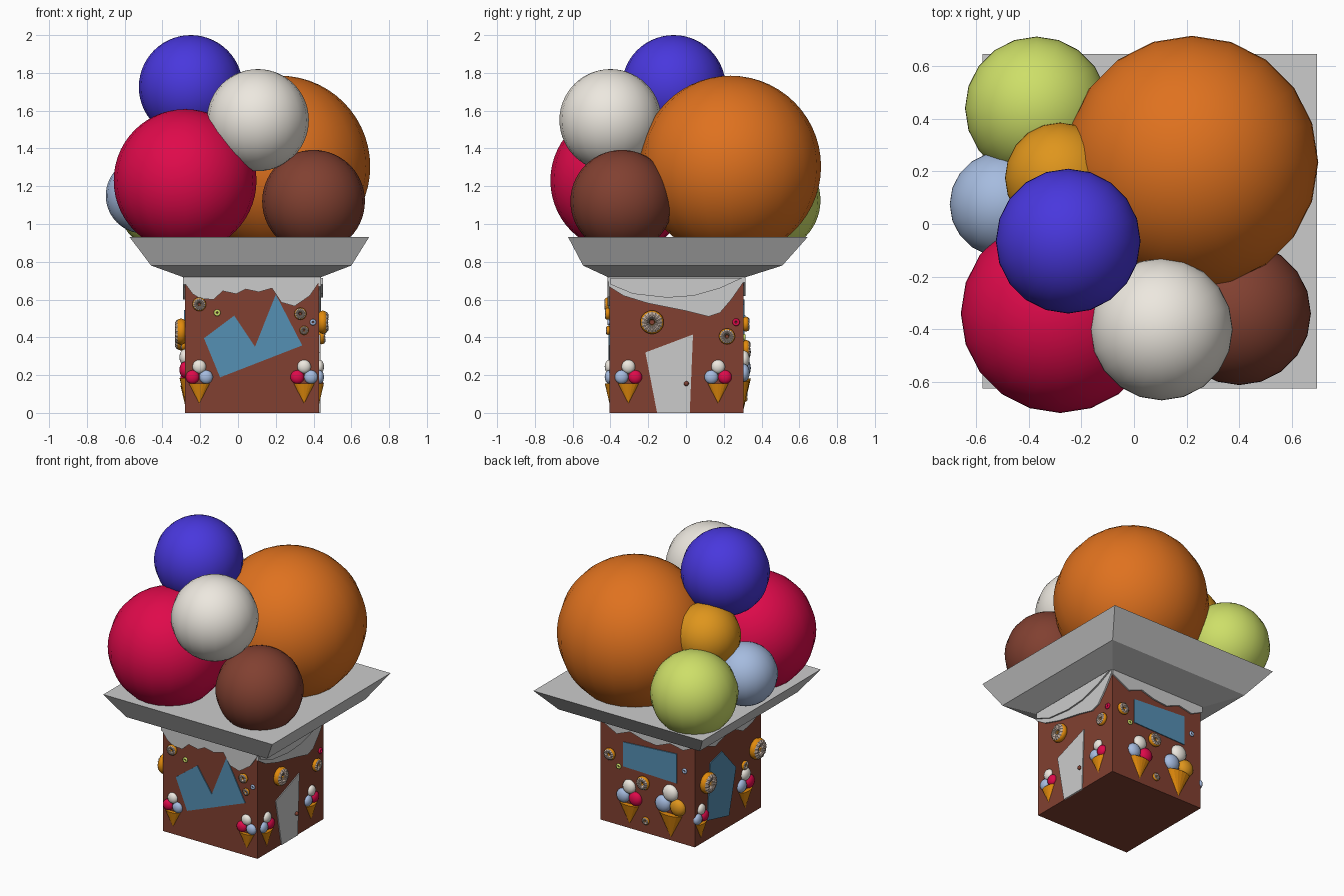
import bpy, bmesh, math
from mathutils import Matrix, Vector

if "Cube" in bpy.data.objects:
    bpy.data.objects.remove(bpy.data.objects["Cube"])

X0, X1, Y0, Y1 = -0.28, 0.43, -0.405, 0.305   # shop walls


def material(name, rgb):
    m = bpy.data.materials.new(name)
    m.diffuse_color = [(c / 255) ** 2.2 for c in rgb] + [1]
    m.use_nodes = True
    m.node_tree.nodes["Principled BSDF"].inputs["Base Color"].default_value = m.diffuse_color
    return m


M = {n: material(n, c) for n, c in {
    "chocolate": (128, 66, 52), "cherry": (222, 18, 76), "blueberry": (74, 58, 220),
    "vanilla": (236, 231, 222), "orange": (222, 113, 36), "lime": (204, 222, 104),
    "mango": (222, 148, 34), "sky": (164, 186, 222), "waffle": (226, 138, 20),
    "glass": (86, 142, 178), "icing": (190, 172, 160)}.items()}

# wall-local (u along wall, n outward, z up) to world
WALL = {
    "front": lambda p: Vector((p.x, Y0 - p.y, p.z)),
    "back": lambda p: Vector((p.x, Y1 + p.y, p.z)),
    "right": lambda p: Vector((X1 + p.y, p.x, p.z)),
    "left": lambda p: Vector((X0 - p.y, p.x, p.z)),
}


def finish(bm, name, mat=None, wall=None, smooth=False):
    if wall:
        for v in bm.verts:
            v.co = WALL[wall](v.co)
    bmesh.ops.recalc_face_normals(bm, faces=bm.faces[:])
    me = bpy.data.meshes.new(name)
    bm.to_mesh(me)
    bm.free()
    ob = bpy.data.objects.new(name, me)
    bpy.context.collection.objects.link(ob)
    if mat:
        me.materials.append(M[mat])
    if smooth:
        for f in me.polygons:
            f.use_smooth = True
    return ob


def ball(name, c, r, mat, seg=20, rings=28, wall=None, flat=1):
    bm = bmesh.new()
    bmesh.ops.create_uvsphere(bm, u_segments=seg, v_segments=rings, radius=r,
                              matrix=Matrix.Translation(c) @ Matrix.Diagonal((1, flat, 1, 1)))
    return finish(bm, name, mat, wall, True)


def panel(name, wall, pts, depth, mat=None):
    bm = bmesh.new()
    f = bm.faces.new([bm.verts.new((u, -0.004, z)) for u, z in pts])
    ext = bmesh.ops.extrude_face_region(bm, geom=[f])["geom"]
    for v in ext:
        if isinstance(v, bmesh.types.BMVert):
            v.co.y = depth
    return finish(bm, name, mat, wall)


def ring(name, wall, u, z, n, R, r, mat, ridges=1.0, seg=32, sides=10):
    bm = bmesh.new()
    loops = []
    for i in range(seg):
        a = 2 * math.pi * i / seg
        k = r * (ridges if i % 2 else 1)
        loops.append([bm.verts.new((u + (R + k * math.cos(b)) * math.cos(a), n + k * math.sin(b),
                                    z + (R + k * math.cos(b)) * math.sin(a)))
                      for b in (2 * math.pi * j / sides for j in range(sides))])
    for i in range(seg):
        p, q = loops[i], loops[(i + 1) % seg]
        for j in range(sides):
            k = (j + 1) % sides
            bm.faces.new((p[j], q[j], q[k], p[k]))
    return finish(bm, name, mat, wall, ridges == 1)


def donut(wall, u, z, r):
    ring(wall + "_donut", wall, u, z, 0.3 * r, 0.6 * r, 0.4 * r, "waffle")
    ring(wall + "_donut_icing", wall, u, z, 0.42 * r, 0.58 * r, 0.37 * r, "icing", 0.86)


def cone(wall, u, z, low, high, s=1.0):
    bm = bmesh.new()
    h = 0.105 * s
    bmesh.ops.create_cone(bm, cap_ends=True, segments=16, radius1=0, radius2=0.055 * s, depth=h,
                          matrix=Matrix.Translation((u, 0, z + h / 2)) @ Matrix.Diagonal((1, .45, 1, 1)))
    bmesh.ops.remove_doubles(bm, verts=bm.verts[:], dist=1e-5)
    finish(bm, wall + "_cone", "waffle", wall)
    for du, dz, m in ((-.036, .14, low), (.036, .14, high), (0, .195, "vanilla")):
        ball(wall + "_cone_scoop", (u + du * s, 0.002, z + dz * s), 0.036 * s, m, 16, 12, wall, 0.65)


# shop body and flared tray
bm = bmesh.new()
bmesh.ops.create_cube(bm, size=1, matrix=Matrix.Translation(((X0 + X1) / 2, (Y0 + Y1) / 2, 0.36))
                      @ Matrix.Diagonal((X1 - X0, Y1 - Y0, 0.72, 1)))
finish(bm, "shop_body", "chocolate")

bm = bmesh.new()
tiers = [(X0, X1, Y0, Y1, .715), (-.46, .60, -.545, .51, .78), (-.575, .695, -.625, .645, .932)]
loops = [[bm.verts.new(p) for p in ((a, c, z), (b, c, z), (b, d, z), (a, d, z))]
         for a, b, c, d, z in tiers]
bm.faces.new(loops[0])
bm.faces.new(loops[-1])
for p, q in zip(loops, loops[1:]):
    for j in range(4):
        bm.faces.new((p[j], p[(j + 1) % 4], q[(j + 1) % 4], q[j]))
finish(bm, "tray")

# big scoops
for flavour, c, r in [
        ("blueberry", (-.25, -.065, 1.725), .275), ("cherry", (-.28, -.34, 1.23), .378),
        ("vanilla", (.105, -.40, 1.55), .27), ("orange", (.22, .235, 1.305), .48),
        ("chocolate", (.40, -.34, 1.12), .272), ("lime", (-.37, .44, 1.125), .272),
        ("mango", (-.28, .175, 1.39), .21), ("sky", (-.50, .075, 1.15), .20)]:
    ball(flavour + "_scoop", c, r, flavour)

# dripping frosting under the tray
drips = {
    "front": [(-.285, .69), (-.24, .63), (-.2, .605), (-.13, .6), (-.08, .645), (-.01, .63), (.04, .655),
              (.11, .64), (.18, .66), (.23, .585), (.3, .565), (.38, .62), (.435, .7)],
    "right": [(-.41, .67), (-.33, .62), (-.2, .58), (0, .54), (.12, .51), (.18, .53), (.24, .6), (.31, .7)],
    "back": [(-.285, .68), (-.2, .64), (-.1, .66), (0, .62), (.1, .63), (.2, .66), (.3, .62), (.435, .69)],
    "left": [(-.41, .68), (-.3, .62), (-.2, .6), (-.1, .65), (0, .64), (.1, .61), (.2, .65), (.31, .7)]}
for wall, pts in drips.items():
    panel(wall + "_frosting", wall, pts + [(pts[-1][0], .72), (pts[0][0], .72)], .01)
panel("right_frosting_layer", "right",
      [(-.4, .68), (-.28, .63), (-.1, .61), (.04, .62), (.18, .66), (.3, .715), (-.4, .715)], .02)

# windows and door
panel("front_window", "front", [(-.18, .395), (-.02, .515), (.09, .35), (.2, .627), (.34, .357),
                                (-.095, .188)], .006, "glass")
panel("back_window", "back", [(.255, .575), (-.146, .6), (-.146, .4), (.255, .41)], .006, "glass")
panel("left_window", "left", [(.02, .545), (-.13, .38), (-.055, .08), (.178, .135), (.146, .51)],
      .006, "glass")
panel("door", "right", [(-.215, .32), (.037, .415), (.02, 0), (-.153, 0)], .006)
ball("door_knob", (.002, .01, .155), .013, "chocolate", 12, 8, "right")

# ice cream cones on the walls
for args in [("front", -.205, .05, "cherry", "sky"), ("front", .35, .05, "cherry", "sky"),
             ("right", -.305, .05, "sky", "cherry"), ("right", .17, .05, "sky", "cherry"),
             ("back", -.1, .02, "mango", "sky", 1.55), ("back", .21, .03, "cherry", "sky", 1.3),
             ("left", .24, .04, "cherry", "sky"), ("left", -.235, .06, "cherry", "sky", 1.2)]:
    cone(*args)

# donuts and small candy rings
for args in [("front", -.205, .575, .036), ("front", .33, .525, .032), ("front", .35, .437, .024),
             ("right", -.18, .48, .062), ("right", .217, .405, .042),
             ("back", .352, .47, .04), ("back", .1, .34, .046), ("back", .084, .085, .026),
             ("left", -.34, .43, .07), ("left", .19, .4, .07), ("left", -.22, .36, .03)]:
    donut(*args)
for wall, u, z, r, m in [("front", -.11, .53, .018, "lime"), ("front", .397, .48, .017, "sky"),
                         ("right", .265, .48, .02, "cherry"), ("back", .29, .4, .018, "lime"),
                         ("back", -.205, .5, .018, "sky")]:
    ring(wall + "_candy", wall, u, z, .004, r * .62, r * .38, m, 1.0, 20, 8)
